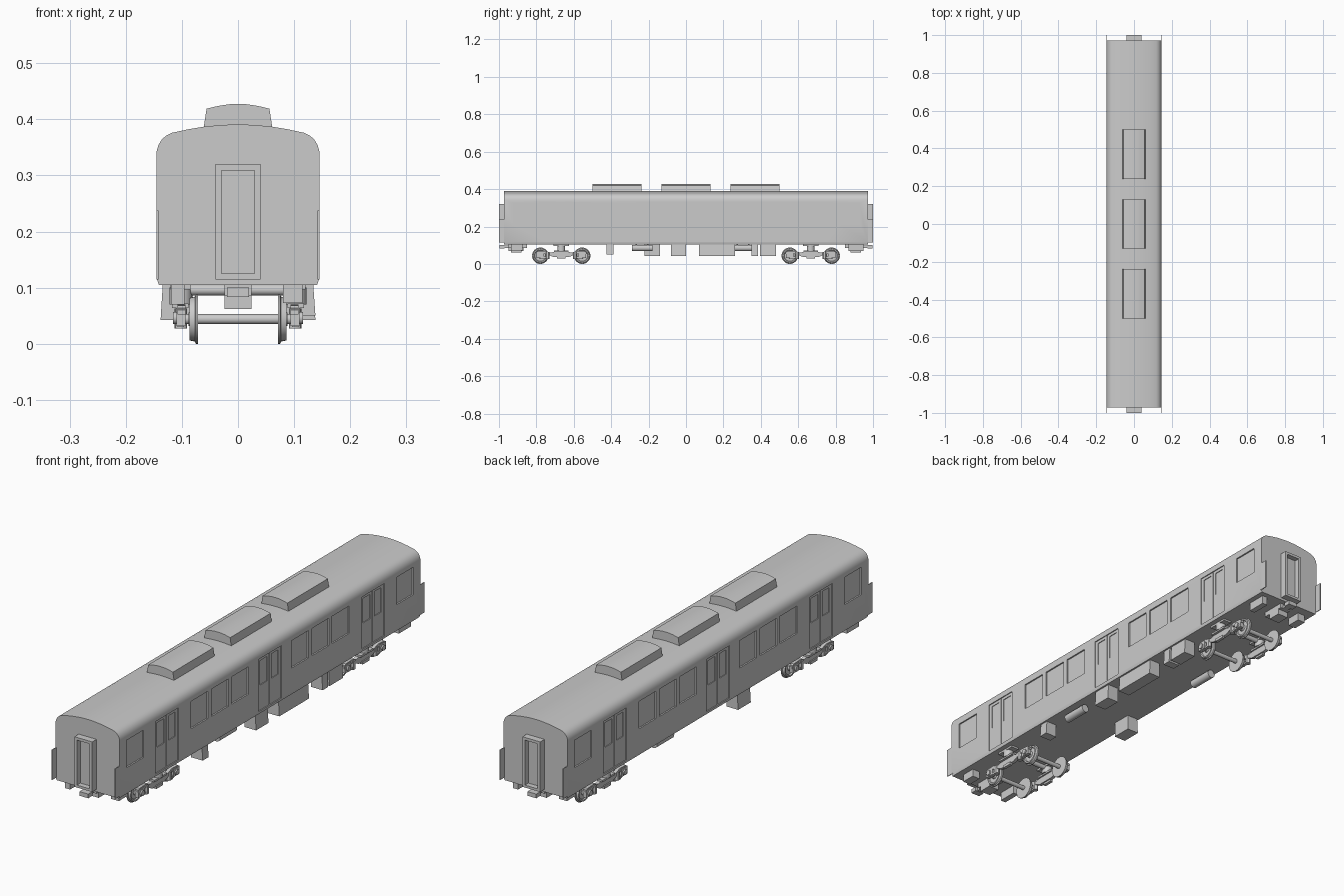
import bpy, bmesh, math
from mathutils import Matrix, Vector

if "Cube" in bpy.data.objects:
    bpy.data.objects.remove(bpy.data.objects["Cube"])


def finish(name, bm):
    bmesh.ops.recalc_face_normals(bm, faces=bm.faces)
    me = bpy.data.meshes.new(name)
    bm.to_mesh(me)
    bm.free()
    ob = bpy.data.objects.new(name, me)
    bpy.context.collection.objects.link(ob)
    return ob


def add_box(bm, x0, x1, y0, y1, z0, z1):
    m = (Matrix.Translation(((x0 + x1) / 2, (y0 + y1) / 2, (z0 + z1) / 2))
         @ Matrix.Diagonal((abs(x1 - x0), abs(y1 - y0), abs(z1 - z0), 1)))
    return bmesh.ops.create_cube(bm, size=1, matrix=m)


def box(name, *dims):
    bm = bmesh.new()
    add_box(bm, *dims)
    return finish(name, bm)


def prism(name, pts, axis, a, b):
    """Extrude a profile along x (points are y,z) or y (points are x,z)."""
    bm = bmesh.new()
    put = (lambda p, t: (t, p[0], p[1])) if axis == 'x' else (lambda p, t: (p[0], t, p[1]))
    face = bm.faces.new([bm.verts.new(put(p, a)) for p in pts])
    ext = bmesh.ops.extrude_face_region(bm, geom=[face])
    shift = Vector((b - a, 0, 0) if axis == 'x' else (0, b - a, 0))
    bmesh.ops.translate(bm, vec=shift, verts=[v for v in ext['geom'] if isinstance(v, bmesh.types.BMVert)])
    return finish(name, bm)


def cylinder(name, centre, r, depth, axis, seg=24):
    bm = bmesh.new()
    rot = {'x': Matrix.Rotation(math.pi / 2, 4, 'Y'), 'y': Matrix.Rotation(math.pi / 2, 4, 'X'), 'z': Matrix()}[axis]
    bmesh.ops.create_cone(bm, cap_ends=True, segments=seg, radius1=r, radius2=r, depth=depth,
                          matrix=Matrix.Translation(centre) @ rot)
    return finish(name, bm)


def lathe_x(name, prof, cy, cz, side):
    """Spin (x, radius) points about an axle parallel to x."""
    bm = bmesh.new()
    vs = [bm.verts.new((side * x, cy, cz + r)) for x, r in prof]
    es = [bm.edges.new(p) for p in zip(vs, vs[1:])]
    bmesh.ops.spin(bm, geom=vs + es, cent=(0, cy, cz), axis=(1, 0, 0), angle=math.tau, steps=32)
    bmesh.ops.remove_doubles(bm, verts=bm.verts, dist=1e-5)
    return finish(name, bm)


def cut(target, boxes):
    bm = bmesh.new()
    for b in boxes:
        add_box(bm, *b)
    cutter = finish("cutter", bm)
    cutter.hide_render = True
    mod = target.modifiers.new("cut", 'BOOLEAN')
    mod.operation, mod.solver, mod.object = 'DIFFERENCE', 'EXACT', cutter
    bpy.context.view_layer.objects.active = target
    bpy.ops.object.modifier_apply(modifier=mod.name)
    bpy.data.objects.remove(cutter)


# Body shell with rounded roof edges
W = 0.145
half = [(0.141, 0.105), (W, 0.117), (W, 0.343), (0.142, 0.354), (0.136, 0.364), (0.128, 0.371),
        (0.118, 0.376), (0.09, 0.382), (0.06, 0.387), (0.03, 0.390)]
body = prism("car_body", half + [(0, 0.391)] + [(-x, z) for x, z in reversed(half)], 'y', -0.972, 0.972)

# Window and door recesses, then door seams and door glass
windows = [-0.872, -0.457, -0.325, -0.194, 0.194, 0.325, 0.457, 0.872]
doors = [-0.666, 0, 0.666]
recess, detail = [], []
for s in (-1, 1):
    for y in windows:
        recess.append((s * (W - 0.006), s * 0.2, y - 0.055, y + 0.055, 0.215, 0.327))
    for y in doors:
        recess.append((s * (W - 0.004), s * 0.2, y - 0.073, y + 0.073, 0.118, 0.332))
        detail.append((s * (W - 0.007), s * 0.2, y - 0.0012, y + 0.0012, 0.119, 0.331))
        for d in (-0.036, 0.036):
            detail.append((s * (W - 0.007), s * 0.2, y + d - 0.022, y + d + 0.022, 0.22, 0.32))
cut(body, recess)
cut(body, detail)

# Roof air conditioners
top = [(0.062, 0.38), (0.056, 0.419), (0.035, 0.424), (0.015, 0.427)]
for i, y in enumerate((-0.37, 0, 0.37)):
    prism(f"roof_unit_{i}", top + [(-x, z) for x, z in reversed(top)], 'y', y - 0.131, y + 0.131)

# End equipment: gangway, corner plates, coupler, underframe boxes
for e, end in ((-1, "front"), (1, "rear")):
    gang = box(f"{end}_gangway", -0.04, 0.04, e * 0.965, e * 1.0, 0.115, 0.32)
    cut(gang, [(-0.029, 0.029, e * 0.978, e * 1.1, 0.125, 0.309)])
    for s in (-1, 1):
        box(f"{end}_corner_plate", s * 0.142, s * W, e * 0.965, e * 1.0, 0.115, 0.238)
    box(f"{end}_coupler_mount", -0.024, 0.024, e * 0.85, e * 0.95, 0.085, 0.107)
    box(f"{end}_coupler_pocket", -0.024, 0.024, e * 0.88, e * 0.935, 0.062, 0.09)
    box(f"{end}_coupler_bar", -0.012, 0.012, e * 0.94, e * 0.985, 0.085, 0.098)
    box(f"{end}_coupler_head", -0.02, 0.02, e * 0.97, e * 0.997, 0.083, 0.1)
    box(f"{end}_equipment_box", -e * 0.08, -e * 0.115, e * 0.875, e * 0.935, 0.073, 0.107)
    box(f"{end}_equipment_case", e * 0.095, e * 0.119, e * 0.87, e * 0.95, 0.07, 0.107)

# Underfloor boxes: side, y range, bottom
for s, y0, y1, z in ((1, -0.425, -0.387, 0.05), (1, -0.08, 0.0, 0.042), (1, 0.07, 0.262, 0.042),
                     (1, 0.35, 0.385, 0.042), (1, 0.395, 0.482, 0.042), (-1, -0.222, -0.14, 0.042)):
    prof = [(s * 0.085, 0.107), (s * 0.134, 0.107), (s * 0.138, z), (s * 0.085, z)]
    prism("underfloor_box", prof, 'y', y0, y1)

# Air tanks
for s, y in ((1, -0.235), (-1, 0.305)):
    cylinder("air_tank", (s * 0.105, y, 0.085), 0.017, 0.11, 'y')
    for d in (-0.03, 0.03):
        box("tank_strap", s * 0.1, s * 0.11, y + d - 0.004, y + d + 0.004, 0.095, 0.107)

# Bogies
wheel = [(0.071, 0), (0.071, 0.044), (0.075, 0.044), (0.077, 0.04), (0.086, 0.038), (0.086, 0.032),
         (0.081, 0.029), (0.081, 0.014), (0.088, 0.012), (0.088, 0)]
frame_top = [(0, 0.066), (0.035, 0.066), (0.055, 0.06), (0.085, 0.07), (0.125, 0.068), (0.135, 0.06)]
frame_low = [(0.135, 0.052), (0.09, 0.056), (0.06, 0.045), (0.04, 0.036), (0, 0.036)]
outline = frame_top + frame_low
outline += [(-y, z) for y, z in reversed(outline) if y > 0]
for b in (-0.667, 0.667):
    cylinder("bogie_bolster", (0, b, 0.096), 0.01, 0.22, 'x')
    for s in (-1, 1):
        prism("bogie_side_frame", [(b + y, z) for y, z in outline], 'x', s * 0.094, s * 0.108)
        cylinder("air_spring", (s * 0.102, b, 0.085), 0.02, 0.03, 'z')
        box("spring_seat", s * 0.088, s * 0.118, b - 0.04, b + 0.04, 0.064, 0.072)
        box("spring_cap", s * 0.085, s * 0.12, b - 0.042, b + 0.042, 0.097, 0.107)
        box("brake_block", s * 0.1, s * 0.113, b - 0.022, b + 0.022, 0.028, 0.04)
        for d in (-0.112, 0.112):
            lathe_x("wheel", wheel, b + d, 0.044, s)
            box("axle_box", s * 0.094, s * 0.11, b + d - 0.02, b + d + 0.02, 0.032, 0.064)
            cylinder("axle_cap", (s * 0.111, b + d, 0.046), 0.011, 0.01, 'x', 16)
            inner = b + d * 0.65
            cylinder("axle_spring", (s * 0.102, inner, 0.045), 0.011, 0.035, 'z', 12)
            box("axle_arm", s * 0.096, s * 0.108, b + d, inner, 0.03, 0.039)
    for d in (-0.112, 0.112):
        cylinder("axle", (0, b + d, 0.044), 0.009, 0.2, 'x', 16)

# Shading
bpy.ops.object.select_all(action='SELECT')
bpy.context.view_layer.objects.active = body
bpy.ops.object.shade_smooth_by_angle(angle=math.radians(30))
